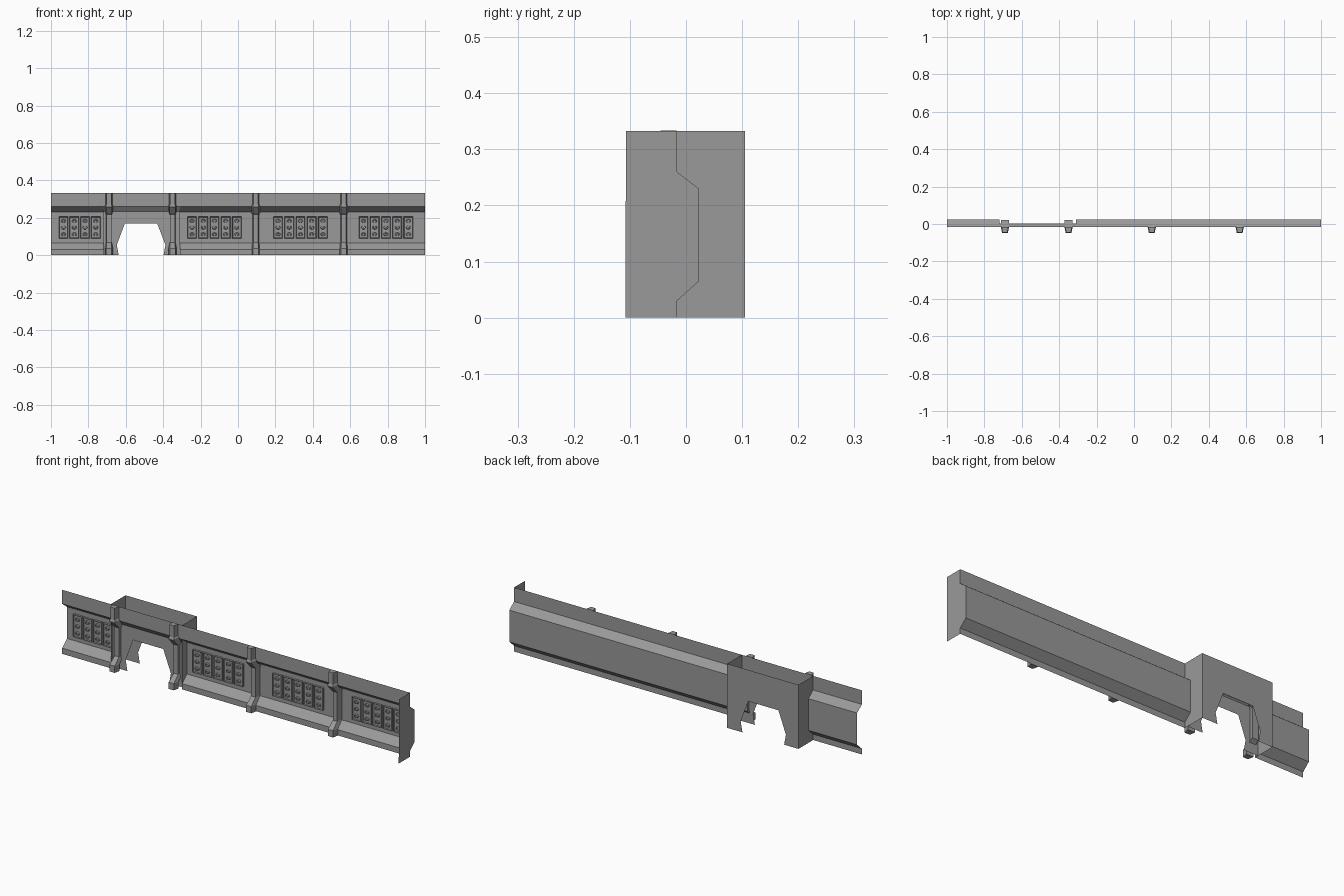
import bpy, bmesh, math

if "Cube" in bpy.data.objects:
    bpy.data.objects.remove(bpy.data.objects["Cube"])

TOP = 0.333
# wall cross-section (y, z): lip, sloped band, recessed middle, flared base
PROFILE = [(-0.016, TOP), (-0.016, 0.26), (0.023, 0.23),
           (0.023, 0.065), (-0.016, 0.03), (-0.016, 0.0)]

grey = bpy.data.materials.new("dark_grey")
grey.diffuse_color = (0.32, 0.32, 0.32, 1)
grey.use_nodes = True
grey.node_tree.nodes["Principled BSDF"].inputs["Base Color"].default_value = grey.diffuse_color


def mesh_object(name, verts, faces):
    me = bpy.data.meshes.new(name)
    me.from_pydata(verts, [], faces)
    me.materials.append(grey)
    me.update()
    ob = bpy.data.objects.new(name, me)
    bpy.context.collection.objects.link(ob)
    return ob


def sheet(name, profile, x0, x1):
    """Sweep an open y-z profile along x as a single sheet."""
    verts = [(x, y, z) for y, z in profile for x in (x0, x1)]
    faces = [(2*i, 2*i + 1, 2*i + 3, 2*i + 2) for i in range(len(profile) - 1)]
    return mesh_object(name, verts, faces)


def loft(name, sections):
    """Closed solid through four-sided sections."""
    n = len(sections)
    verts = [v for s in sections for v in s]
    faces = [(4*i + k, 4*i + (k + 1) % 4, 4*i + 4 + (k + 1) % 4, 4*i + 4 + k)
             for i in range(n - 1) for k in range(4)]
    faces += [(3, 2, 1, 0), tuple(4*(n - 1) + k for k in range(4))]
    ob = mesh_object(name, verts, faces)
    bm = bmesh.new()
    bm.from_mesh(ob.data)
    bmesh.ops.recalc_face_normals(bm, faces=bm.faces)
    bm.to_mesh(ob.data)
    bm.free()
    return ob


# wall runs on both sides of the gateway
GX0, GX1, BACK = -0.72, -0.31, 0.105
sheet("left_wall", PROFILE, -1, GX0)
sheet("right_wall", PROFILE, GX1, 1)

# closing plate on the right end, reaching forward
cap = PROFILE + [(-0.108, 0.0), (-0.107, TOP)]
mesh_object("end_plate", [(1, y, z) for y, z in cap], [tuple(range(len(cap)))])


# gateway faces with the six-sided opening
def gate_face(name, y, top):
    opening = [(-0.638, 0), (-0.648, 0.055), (-0.605, 0.17),
               (-0.432, 0.17), (-0.388, 0.055), (-0.398, 0)]
    pts = [(GX1, 0), (GX1, top), (GX0, top), (GX0, 0)] + opening
    return mesh_object(name, [(x, y, z) for x, z in pts], [tuple(range(len(pts)))])


gate_face("gate_back", BACK, TOP)
gate_face("gate_front", 0.003, 0.235)
sheet("gate_lintel", [(-0.016, TOP), (-0.016, 0.26), (0.003, 0.235)], GX0, GX1)
for name, x in (("gate_side_left", GX0), ("gate_side_right", GX1)):
    mesh_object(name, [(x, -0.016, 0), (x, BACK, 0), (x, BACK, TOP), (x, -0.016, TOP)],
                [(0, 1, 2, 3)])

# ribs: stations of (z, back y, front y, half width at back)
RIB = [(0.0, -0.017, -0.048, 0.021), (0.035, -0.017, -0.048, 0.021),
       (0.068, 0.021, -0.010, 0.018), (0.218, 0.021, -0.010, 0.018),
       (0.225, 0.021, -0.018, 0.022), (0.258, -0.017, -0.048, 0.022),
       (0.266, -0.017, -0.048, 0.022), (0.272, -0.017, -0.045, 0.018),
       (0.334, -0.017, -0.045, 0.018)]
for i, cx in enumerate((-0.69, -0.35, 0.095, 0.565)):
    loft(f"rib_{i + 1}", [[(cx - w, yb, z), (cx - w*0.7, yf, z),
                           (cx + w*0.7, yf, z), (cx + w, yb, z)]
                          for z, yb, yf, w in RIB])


# studded panels: framed plate with three oval studs
def panel_mesh():
    bm = bmesh.new()
    hw, z0, z1, yf = 0.025, 0.09, 0.206, 0.012
    v = [bm.verts.new((x, y, z)) for y in (0.0225, yf)
         for x, z in ((-hw, z0), (hw, z0), (hw, z1), (-hw, z1))]
    for k in range(4):
        bm.faces.new((v[k], v[(k + 1) % 4], v[4 + (k + 1) % 4], v[4 + k]))
    front = bm.faces.new(v[4:])
    bmesh.ops.recalc_face_normals(bm, faces=bm.faces)
    bmesh.ops.inset_region(bm, faces=[front], thickness=0.005)
    for vert in front.verts:
        vert.co.y += 0.004
    # studs
    for zc in (0.112, 0.148, 0.184):
        rings = []
        for y, r in ((0.016, 0.013), (0.009, 0.011), (0.009, 0.006), (0.013, 0.005)):
            rings.append([bm.verts.new((r*math.cos(a*math.tau/10), y,
                                        zc + 0.75*r*math.sin(a*math.tau/10)))
                          for a in range(10)])
        for a, b in zip(rings, rings[1:]):
            for k in range(10):
                m = (k + 1) % 10
                bm.faces.new((a[k], a[m], b[m], b[k]))
        bm.faces.new(rings[-1])
    me = bpy.data.meshes.new("studded_panel")
    bm.to_mesh(me)
    bm.free()
    me.materials.append(grey)
    return me


panel = panel_mesh()
for first, pitch, count in ((-0.933, 0.0575, 4), (-0.246, 0.06, 5),
                            (0.214, 0.06, 5), (0.671, 0.06, 5)):
    for i in range(count):
        ob = bpy.data.objects.new("studded_panel", panel)
        ob.location.x = first + i*pitch
        bpy.context.collection.objects.link(ob)
